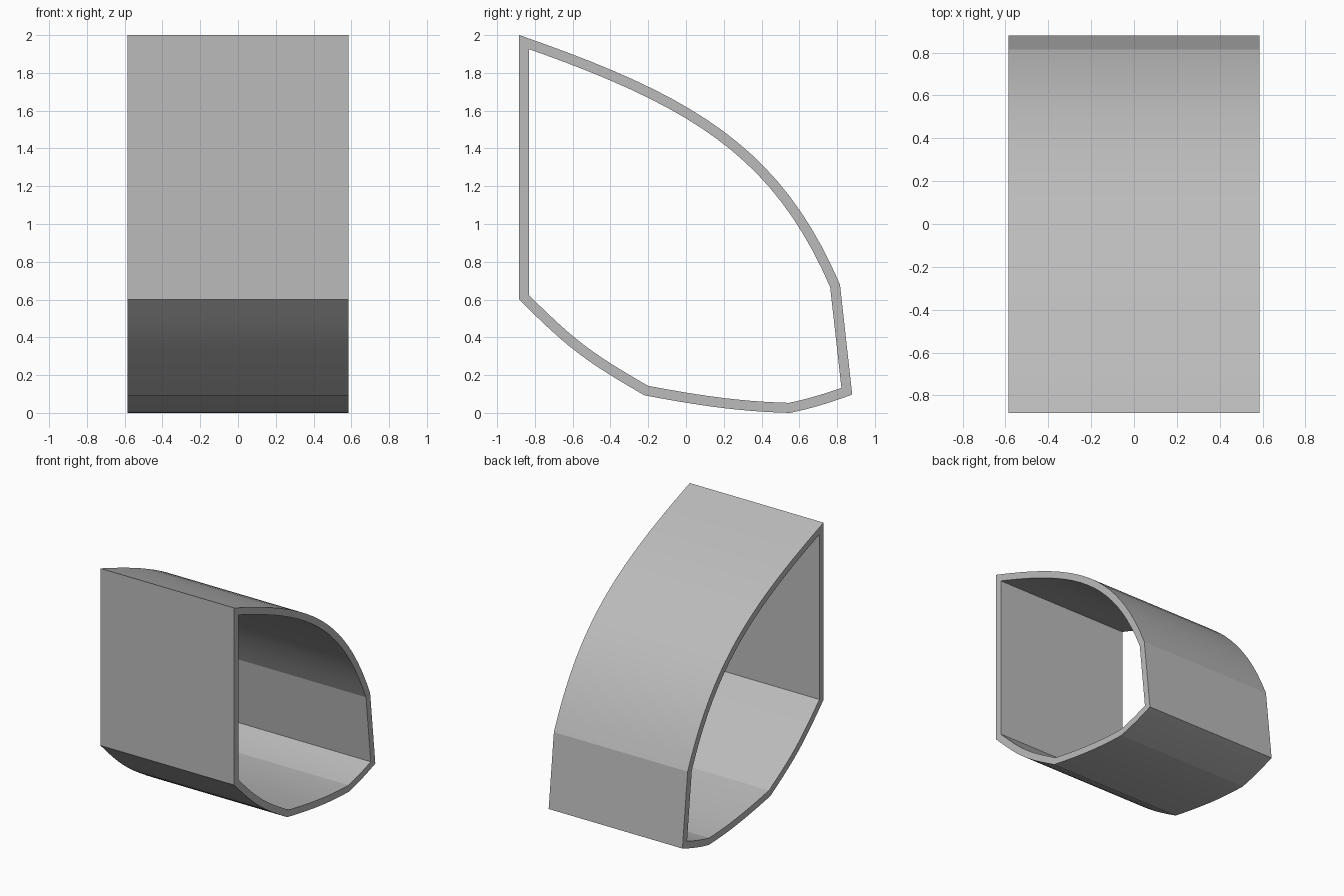
import bpy, bmesh, math
from mathutils import Vector

if "Cube" in bpy.data.objects:
    bpy.data.objects.remove(bpy.data.objects["Cube"])

HALF_WIDTH = 0.585
WALL = 0.053


def bezier(p0, p1, p2, p3, n):
    """Points along a cubic curve, leaving out the last one."""
    a, b, c, d = (Vector(p) for p in (p0, p1, p2, p3))
    pts = []
    for i in range(n):
        t = i / n
        s = 1 - t
        pts.append(a * s**3 + b * 3 * s * s * t + c * 3 * s * t * t + d * t**3)
    return pts


def inset(pts, dist):
    """Mitred inward offset of a clockwise closed outline."""
    out = []
    for i, p in enumerate(pts):
        d0 = (p - pts[i - 1]).normalized()
        d1 = (pts[(i + 1) % len(pts)] - p).normalized()
        n0, n1 = Vector((d0.y, -d0.x)), Vector((d1.y, -d1.x))
        out.append(p + (n0 + n1) * dist / (1 + n0.dot(n1)))
    return out


# Side outline (y, z), clockwise: curved top, short back wall, curved floor, flat front
outline = bezier((-0.883, 2.0), (0.04, 1.68), (0.5, 1.41), (0.815, 0.68), 20)
outline += [Vector((0.815, 0.68))]
outline += bezier((0.88, 0.097), (0.773, 0.057), (0.663, 0.023), (0.55, 0.0), 8)
outline += bezier((0.55, 0.0), (0.31, 0.006), (0.1, 0.032), (-0.22, 0.093), 10)
outline += bezier((-0.22, 0.093), (-0.53, 0.272), (-0.62, 0.337), (-0.883, 0.6), 12)
outline += [Vector((-0.883, 0.6))]
inner = inset(outline, WALL)

# Open-ended shell: four rings joined by quads
bm = bmesh.new()
rings = [[bm.verts.new((x, p.x, p.y)) for p in pts]
         for x, pts in ((-HALF_WIDTH, outline), (HALF_WIDTH, outline),
                        (HALF_WIDTH, inner), (-HALF_WIDTH, inner))]
n = len(outline)
for r in range(4):
    a, b = rings[r], rings[(r + 1) % 4]
    for i in range(n):
        j = (i + 1) % n
        bm.faces.new((a[i], a[j], b[j], b[i]))
bmesh.ops.recalc_face_normals(bm, faces=bm.faces)

mesh = bpy.data.meshes.new("curved_shell")
bm.to_mesh(mesh)
bm.free()
shell = bpy.data.objects.new("curved_shell", mesh)
bpy.context.collection.objects.link(shell)

# Mid-grey surface
grey = bpy.data.materials.new("mid_grey")
grey.diffuse_color = (0.5, 0.5, 0.5, 1)
grey.use_nodes = True
grey.node_tree.nodes["Principled BSDF"].inputs["Base Color"].default_value = grey.diffuse_color
mesh.materials.append(grey)

# Smooth curves, crisp corners
bpy.context.view_layer.objects.active = shell
shell.select_set(True)
bpy.ops.object.shade_smooth_by_angle(angle=math.radians(12))
